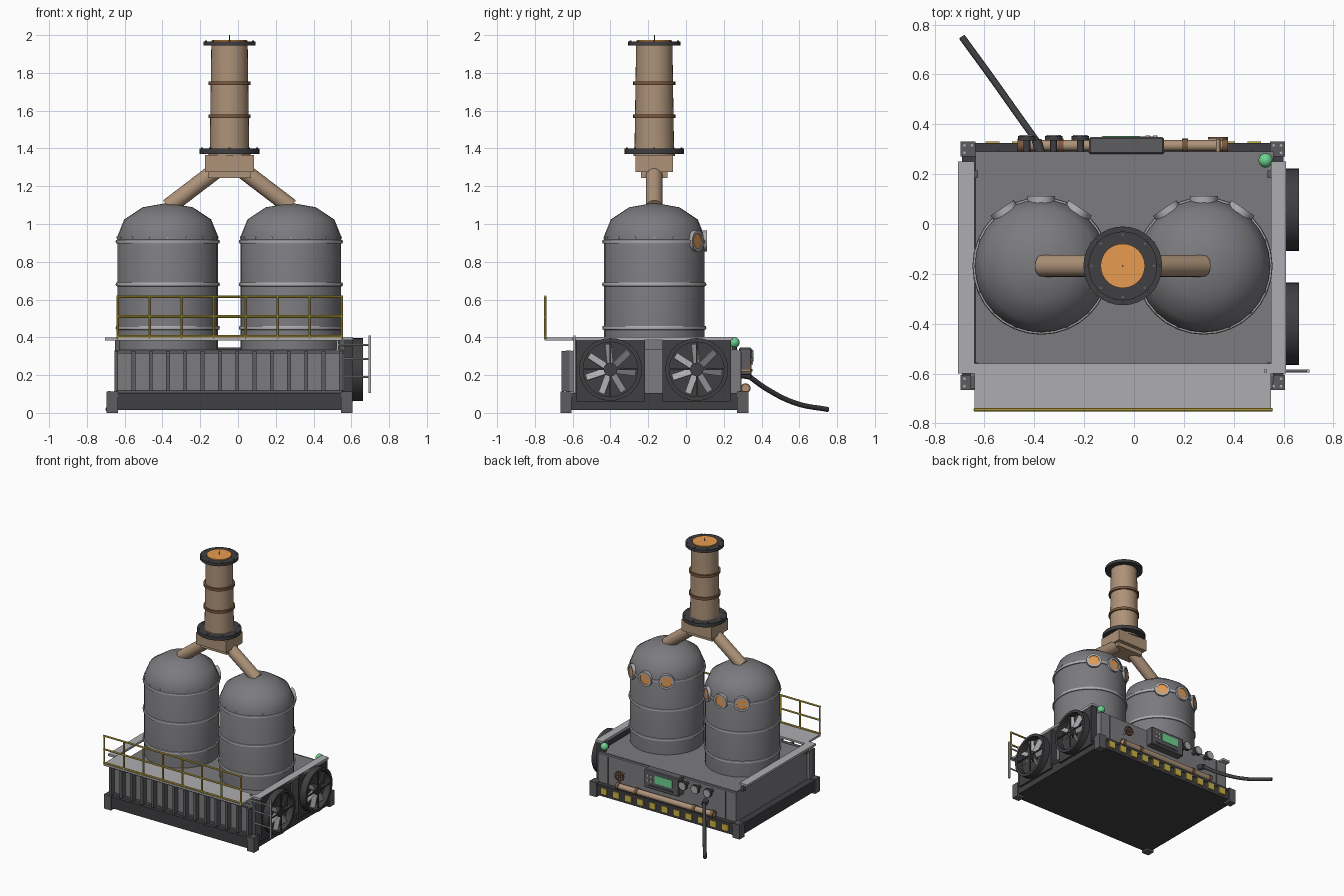
import bpy, bmesh, math
from mathutils import Vector, Matrix

if "Cube" in bpy.data.objects:
    bpy.data.objects.remove(bpy.data.objects["Cube"])


def mat(name, r, g, b):
    m = bpy.data.materials.new(name)
    m.diffuse_color = (r, g, b, 1)
    m.use_nodes = True
    m.node_tree.nodes["Principled BSDF"].inputs["Base Color"].default_value = m.diffuse_color
    return m


DARK = mat("dark_metal", .05, .05, .055)
MID = mat("mid_grey", .11, .11, .12)
STEEL = mat("steel", .2, .2, .215)
LIGHT = mat("light_grey", .42, .42, .44)
TAN = mat("tan_pipe", .42, .29, .19)
BROWN = mat("brown_band", .2, .1, .05)
ORANGE = mat("orange_glow", .8, .33, .08)
YELLOW = mat("safety_yellow", .6, .45, .06)
GREEN = mat("green_lamp", .15, .65, .28)


def finish(name, bm, m, smooth=False):
    me = bpy.data.meshes.new(name)
    bmesh.ops.recalc_face_normals(bm, faces=bm.faces)
    bm.to_mesh(me)
    bm.free()
    ob = bpy.data.objects.new(name, me)
    bpy.context.collection.objects.link(ob)
    me.materials.append(m)
    if smooth:
        bpy.ops.object.select_all(action='DESELECT')
        ob.select_set(True)
        bpy.context.view_layer.objects.active = ob
        bpy.ops.object.shade_smooth_by_angle(angle=math.radians(38))
    return ob


def box(name, x0, x1, y0, y1, z0, z1, m, bevel=0):
    bm = bmesh.new()
    c = Vector((x0 + x1, y0 + y1, z0 + z1)) / 2
    bmesh.ops.create_cube(bm, size=1, matrix=Matrix.Translation(c) @ Matrix.Diagonal((x1 - x0, y1 - y0, z1 - z0, 1)))
    if bevel:
        bmesh.ops.bevel(bm, geom=bm.edges[:], offset=bevel, segments=1, affect='EDGES')
    return finish(name, bm, m)


def lathe(name, profile, origin, axis, m, n=32):
    """Revolve (radius, height) points about an axis through origin."""
    bm = bmesh.new()
    rot = Matrix.Translation(origin) @ Vector((0, 0, 1)).rotation_difference(Vector(axis)).to_matrix().to_4x4()
    vs = [bm.verts.new(rot @ Vector((r, 0, h))) for r, h in profile]
    es = [bm.edges.new(p) for p in zip(vs, vs[1:])]
    bmesh.ops.spin(bm, geom=vs + es, cent=origin, axis=Vector(axis).normalized(), angle=math.tau, steps=n, use_duplicate=False)
    bmesh.ops.remove_doubles(bm, verts=bm.verts, dist=1e-5)
    return finish(name, bm, m, True)


def rod(name, a, b, r, m, n=16, r2=None):
    a, b = Vector(a), Vector(b)
    h = (b - a).length
    return lathe(name, [(0, 0), (r, 0), (r2 or r, h), (0, h)], a, b - a, m, n)


def ring(name, c, axis, ri, ro, h, m, n=32):
    """Flat band with a hole, centred on c."""
    p = [(ri, -h / 2), (ro, -h / 2), (ro, h / 2), (ri, h / 2), (ri, -h / 2)]
    return lathe(name, p, Vector(c), axis, m, n)


# skid base with corner castings and bolts
box("skid_base", -.685, .595, -.655, .32, .015, .095, DARK)
box("skid_top_flange", -.69, .60, -.66, .325, .085, .105, DARK)
for x, sx in ((-.695, 1), (.605, -1)):
    for y, sy in ((-.665, 1), (.33, -1)):
        xs, ys = sorted((x, x + .06 * sx)), sorted((y, y + .06 * sy))
        box("corner_casting", *xs, *ys, 0, .112, MID)
        for dx, dy in ((.015, .015), (.045, .015), (.015, .045)):
            px, py = x + dx * sx, y + dy * sy
            rod("corner_bolt", (px, py, .11), (px, py, .117), .006, LIGHT, 6)
for i in range(11):
    x = -.595 + i * .105
    box("hazard_stripe", x, x + .055, .31, .331, .035, .085, YELLOW)

# main housing
box("housing", -.635, .56, -.60, .29, .10, .33, STEEL)
box("housing_top_plate", -.63, .555, -.595, .272, .325, .336, STEEL)
for x in (-.55, .47):
    box("housing_back_seam", x, x + .008, .28, .294, .11, .32, MID)

# front radiator
box("radiator_plate", -.655, .56, -.618, -.59, .11, .328, STEEL)
for z in (.108, .315):
    box("radiator_rail", -.655, .56, -.635, -.61, z, z + .014, MID)
for i in range(14):
    x = -.645 + i * .0915
    box("radiator_fin", x - .01, x + .01, -.66, -.61, .115, .328, MID)

# walkway, side trays, railing
box("walkway_deck", -.64, .55, -.75, -.56, .383, .398, LIGHT)
box("left_side_tray", -.705, -.64, -.60, .25, .383, .40, LIGHT)
box("right_side_tray", .55, .61, -.60, .25, .385, .402, LIGHT)
for x in (-.638, .548):
    for y in (-.57, .2):
        box("tray_bracket", x - .012, x + .012, y - .015, y + .015, .32, .39, MID)
for i in range(8):
    x = -.637 + i * .1695
    rod("railing_post", (x, -.745, .39), (x, -.745, .615), .007, YELLOW, 8)
for z in (.405, .51, .615):
    rod("railing_bar", (-.642, -.745, z), (.555, -.745, z), .007, YELLOW, 8)

# ladder at the right front corner
for x in (.527, .697):
    box("ladder_stile", x - .006, x + .006, -.596, -.584, .105, .41, LIGHT)
for z in (.19, .285, .36):
    rod("ladder_rung", (.527, -.59, z), (.697, -.59, z), .006, LIGHT, 8)

# cooling fans on the right side
for y in (-.40, .057):
    c = Vector((.635, y, .23))
    box("fan_panel", .555, .61, y - .182, y + .182, .06, .40, DARK)
    ring("fan_shroud", c, (1, 0, 0), .145, .166, .055, DARK)
    rod("fan_hub", (.60, y, .23), (.655, y, .23), .036, DARK)
    for k in range(7):
        b = box("fan_blade", -.003, .003, -.02, .02, .03, .135, LIGHT)
        b.data.transform(Matrix.Translation(c) @ Matrix.Rotation(k * math.tau / 7 + .1, 4, 'X') @ Matrix.Rotation(.6, 4, 'Z'))
    box("fan_guard_bar", .652, .66, y - .16, y + .16, .226, .234, DARK)
    box("fan_guard_bar", .652, .66, y - .004, y + .004, .07, .39, DARK)

# twin tanks with hoops, rivets and glowing portholes
for cx in (-.372, .28):
    o = Vector((cx, -.168, 0))
    dome = [(.266 * math.cos(math.radians(a)), .935 + .177 * math.sin(math.radians(a))) for a in (0, 30, 60)]
    lathe("tank", [(0, .32), (.266, .32)] + dome + [(0, 1.112)], o, (0, 0, 1), STEEL, 32)
    for z in (.45, .68, .907):
        lathe("tank_hoop", [(.26, z - .011), (.273, z - .009), (.276, z), (.273, z + .009), (.26, z + .011)], o, (0, 0, 1), LIGHT, 32)
    for k in range(16):
        d = Vector((math.cos(k * math.tau / 16), math.sin(k * math.tau / 16), 0))
        p = o + d * .262 + Vector((0, 0, .928))
        rod("tank_rivet", p, p + d * .008, .005, LIGHT, 6)
    for a in (56, 90, 124):
        d = Vector((math.cos(math.radians(a)), math.sin(math.radians(a)), 0))
        p = o + d * .265 + Vector((0, 0, .91))
        ring("porthole_rim", p, d, .04, .056, .03, LIGHT, 20)
        rod("porthole_glass", p - d * .02, p + d * .009, .042, ORANGE, 20)

# exhaust manifold and chimney
sx, sy = -.045, -.168
for s in (-1, 1):
    rod("manifold_pipe", (sx + s * .325, sy, 1.09), (sx + s * .05, sy, 1.30), .044, TAN, 20)
box("manifold_box", sx - .13, sx + .13, sy - .1, sy + .1, 1.275, 1.365, TAN)
box("manifold_box_foot", sx - .115, sx + .115, sy - .07, sy + .07, 1.243, 1.28, TAN)
rod("manifold_neck", (sx, sy, 1.36), (sx, sy, 1.40), .11, TAN, 32)
rod("chimney", (sx, sy, 1.37), (sx, sy, 1.965), .105, TAN, 32, .096)
ring("chimney_base_flange", (sx, sy, 1.385), (0, 0, 1), .09, .158, .028, DARK)
ring("chimney_top_flange", (sx, sy, 1.955), (0, 0, 1), .088, .138, .022, DARK)
for z in (1.57, 1.745):
    ring("chimney_band", (sx, sy, z), (0, 0, 1), .09, .112, .02, BROWN)
rod("chimney_glow", (sx, sy, 1.95), (sx, sy, 1.974), .089, ORANGE, 32)
rod("chimney_tip", (sx, sy, 1.97), (sx, sy, 2.0), .003, DARK, 6)
for r, z, n in ((.145, 1.397, 8), (.125, 1.963, 8)):
    for k in range(n):
        x, y = sx + r * math.cos(k * math.tau / n), sy + r * math.sin(k * math.tau / n)
        rod("flange_bolt", (x, y, z), (x, y, z + .009), .006, MID, 6)

# rear control panel, screen, buttons, gauges
box("control_panel", -.18, .12, .28, .348, .20, .345, MID, .006)
box("control_screen", -.125, .025, .34, .352, .255, .318, GREEN)
for x in (.055, .085):
    for z in (.265, .30):
        rod("panel_button", (x, .34, z), (x, .354, z), .009, LIGHT, 10)
box("panel_slot", -.13, .08, .34, .351, .22, .232, DARK)
for x in (-.215, -.322, -.43):
    rod("gauge_stem", (x, .28, .30), (x, .345, .30), .014, DARK, 12)
    rod("gauge_case", (x, .335, .30), (x, .353, .30), .035, DARK, 20)
    rod("gauge_face", (x, .345, .30), (x, .357, .30), .029, LIGHT, 20)

# rear copper pipe with bands and valve wheel
rod("rear_pipe", (-.465, .315, .13), (.375, .315, .13), .022, TAN)
for x in (-.295, -.455, .205, .365):
    ring("rear_pipe_band", (x, .315, .13), (1, 0, 0), .018, .027, .024, BROWN, 16)
v = Vector((.337, .343, .225))
rod("valve_stem", (.337, .28, .225), v, .009, TAN, 10)
ring("valve_wheel", v, (0, 1, 0), .03, .04, .01, BROWN, 20)
for k in range(3):
    d = Vector((math.cos(k * math.pi / 3), 0, math.sin(k * math.pi / 3))) * .033
    rod("valve_spoke", v - d, v + d, .005, BROWN, 6)

# trailing hose
cu = bpy.data.curves.new("hose", 'CURVE')
cu.dimensions = '3D'
cu.bevel_depth, cu.bevel_resolution, cu.use_fill_caps = .0135, 3, True
sp = cu.splines.new('BEZIER')
pts = [(-.385, .325, .20), (-.46, .43, .125), (-.57, .585, .05), (-.69, .75, .018)]
sp.bezier_points.add(len(pts) - 1)
for bp, p in zip(sp.bezier_points, pts):
    bp.co = p
    bp.handle_left_type = bp.handle_right_type = 'AUTO'
cu.materials.append(DARK)
bpy.context.collection.objects.link(bpy.data.objects.new("hose", cu))
rod("hose_socket", (-.375, .28, .205), (-.39, .335, .197), .02, DARK)

# green beacon
rod("beacon_stem", (.528, .255, .33), (.528, .255, .365), .014, DARK, 12)
arc = [(.029 * math.cos(math.radians(a)), .029 * math.sin(math.radians(a))) for a in range(-90, 91, 18)]
lathe("beacon_lamp", arc, Vector((.528, .255, .373)), (0, 0, 1), GREEN, 16)
